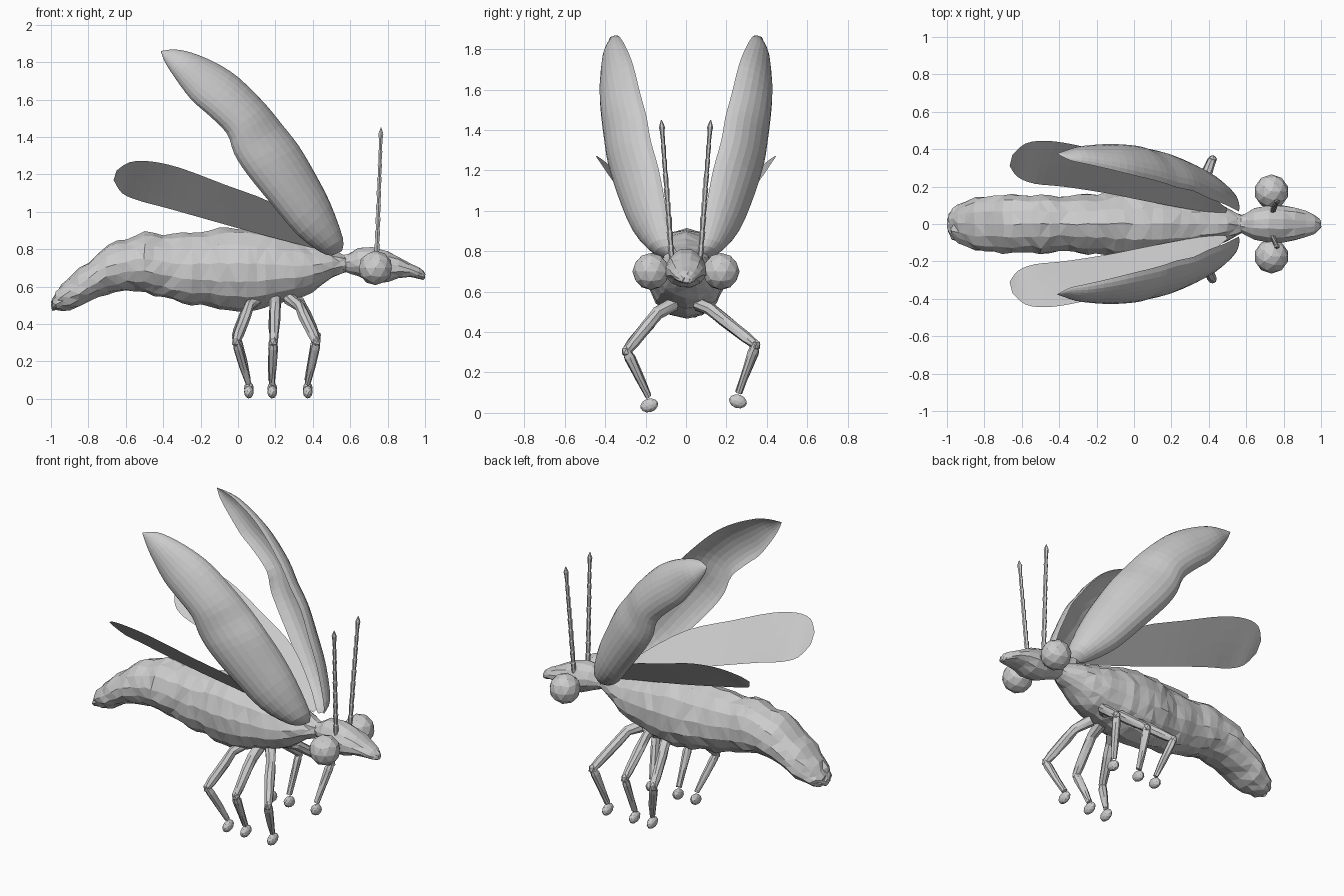
import bpy, bmesh, math, random
from mathutils import Vector, Matrix

if "Cube" in bpy.data.objects:
    bpy.data.objects.remove(bpy.data.objects["Cube"])

random.seed(4)


def loft(name, rings, closed=True, jitter=0.0):
    """Bridge rings of points; closed rings are capped, open ones form a sheet."""
    bm = bmesh.new()
    rows = [[bm.verts.new(Vector(p) + Vector([random.uniform(-jitter, jitter) for _ in range(3)]))
             for p in r] for r in rings]
    n = len(rows[0])
    for a, b in zip(rows, rows[1:]):
        for i in range(n if closed else n - 1):
            j = (i + 1) % n
            bm.faces.new((a[i], a[j], b[j], b[i]))
    if closed:
        bm.faces.new(rows[0])
        bm.faces.new(rows[-1])
    if jitter:
        bmesh.ops.triangulate(bm, faces=bm.faces[:])
    bmesh.ops.remove_doubles(bm, verts=bm.verts[:], dist=1e-5)
    bmesh.ops.recalc_face_normals(bm, faces=bm.faces[:])
    me = bpy.data.meshes.new(name)
    bm.to_mesh(me)
    bm.free()
    ob = bpy.data.objects.new(name, me)
    bpy.context.collection.objects.link(ob)
    return ob


def smooth_path(rows, steps):
    """Catmull-Rom interpolation of rows of numbers."""
    out = []
    for i in range(len(rows) - 1):
        p = [rows[max(i - 1, 0)], rows[i], rows[i + 1], rows[min(i + 2, len(rows) - 1)]]
        for k in range(steps):
            t = k / steps
            out.append([0.5 * (2 * b + (c - a) * t + (2 * a - 5 * b + 4 * c - d) * t * t
                               + (3 * b - a - 3 * c + d) * t ** 3) for a, b, c, d in zip(*p)])
    return out + [list(rows[-1])]


def section(x, top, bot, half, sides):
    """Rounded body section, widest a little below the middle."""
    mid = bot + (top - bot) * 0.45
    pts = []
    for i in range(sides):
        a = 2 * math.pi * (i + .5) / sides
        s = math.sin(a)
        pts.append((x, half * math.cos(a), mid + s * (top - mid if s > 0 else mid - bot)))
    return pts


def tube(name, pts, radii, sides=8, jitter=0.0):
    pts = [Vector(p) for p in pts]
    rings = []
    for i, p in enumerate(pts):
        t = (pts[min(i + 1, len(pts) - 1)] - pts[max(i - 1, 0)]).normalized()
        u = t.cross(Vector((1, 0, 0))).normalized()
        v = t.cross(u)
        rings.append([p + radii[i] * (u * math.cos(2 * math.pi * k / sides) + v * math.sin(2 * math.pi * k / sides))
                      for k in range(sides)])
    return loft(name, rings, True, jitter)


def ball(name, loc, scale, subdiv=2, rot=(0, 0, 0)):
    bpy.ops.mesh.primitive_ico_sphere_add(subdivisions=subdiv, radius=1, location=loc, rotation=rot)
    ob = bpy.context.object
    ob.name = name
    ob.scale = scale
    return ob


# Body: x, top, bottom, half width
body = [(-.997, .52, .48, .03), (-.97, .575, .472, .08), (-.9, .65, .478, .12), (-.8, .735, .52, .15),
        (-.7, .815, .56, .155), (-.6, .855, .575, .157), (-.5, .888, .57, .158), (-.4, .884, .537, .15),
        (-.3, .882, .515, .155), (-.2, .892, .497, .165), (-.1, .907, .482, .18), (0, .912, .470, .192),
        (.1, .903, .48, .19), (.2, .88, .508, .178), (.3, .85, .535, .158), (.4, .825, .572, .132),
        (.5, .80, .645, .09), (.59, .76, .685, .04)]
rings = []
for i, (x, t, b, h) in enumerate(smooth_path(body, 2)):
    bump = (.004 if i % 4 < 2 else -.004) if -.9 < x < -.05 else 0
    rings.append(section(x, t + bump, b - bump, h + bump, 14))
loft("body", rings, True, .006)

# Head with neck and blunt snout
head = [(.57, .77, .68, .045), (.60, .78, .67, .06), (.64, .81, .655, .085), (.72, .813, .62, .10),
        (.80, .79, .62, .10), (.86, .76, .645, .09), (.92, .728, .65, .072), (.965, .703, .642, .053),
        (.99, .685, .638, .033), (1.0, .672, .645, .018)]
loft("head", [section(*s, 12) for s in head], True, .003)

# Forewing stations: leading edge xyz, trailing edge xyz, bulge
fore = [(.555, .07, .79, .50, .10, .765, .02), (.555, .07, .86, .44, .14, .785, .075),
        (.485, .105, 1.05, .32, .22, .875, .10), (.405, .135, 1.205, .18, .29, 1.04, .108),
        (.32, .175, 1.35, .05, .34, 1.20, .108), (.23, .195, 1.465, -.02, .36, 1.31, .105),
        (.14, .225, 1.575, -.06, .375, 1.42, .10), (.0, .26, 1.715, -.16, .385, 1.52, .092),
        (-.12, .29, 1.795, -.25, .385, 1.60, .08), (-.25, .32, 1.85, -.34, .38, 1.72, .06),
        (-.34, .34, 1.868, -.39, .375, 1.80, .03), (-.41, .375, 1.86, -.412, .377, 1.855, 0)]
# Hindwing stations: outer edge xyz, inner edge xyz
hind = [(.50, .08, .80, .49, .06, .785), (.40, .155, .90, .35, .07, .82), (.19, .28, 1.045, .10, .115, .885),
        (-.07, .36, 1.145, -.15, .165, .955), (-.31, .422, 1.235, -.38, .20, 1.02),
        (-.47, .445, 1.27, -.53, .215, 1.06), (-.58, .43, 1.265, -.62, .25, 1.10),
        (-.65, .37, 1.22, -.665, .31, 1.17)]
out = Vector((.35, .92, .16))

for side, s in (("left", 1), ("right", -1)):
    flip = Matrix.Diagonal((1, s, 1))

    # Curved shell forewing
    rows = []
    for r in smooth_path(fore, 3):
        lead, trail = Vector(r[:3]), Vector(r[3:6])
        row = []
        for k in range(13):
            a = math.pi * k / 12
            f = (1 - math.cos(a)) / 2
            row.append(flip @ (lead.lerp(trail, f) + out * r[6] * math.sin(a)))
        rows.append(row)
    loft(side + "_forewing", rows, False)

    # Flat hindwing
    loft(side + "_hindwing", [[flip @ Vector(r[:3]).lerp(Vector(r[3:]), k / 4) for k in range(5)]
                              for r in smooth_path(hind, 3)], False)

    # Eye
    ball(side + "_eye", (.735, s * .173, .70), (.092, .092, .092))

    # Ringed antenna with a small spear tip
    p0, p1 = Vector((.742, s * .07, .76)), Vector((.765, s * .122, 1.45))
    n = 9
    pts, rad = [], []
    for i in range(n):
        w = .014 - .004 * i / n
        pts += [p0.lerp(p1, i / n * .93), p0.lerp(p1, (i + .9) / n * .93)]
        rad += [w * .85, w * 1.15]
    pts += [p0.lerp(p1, .95), p1]
    rad += [.015, .002]
    tube(side + "_antenna", pts, rad, 6)

    # Legs: x of hip, upper joint, knee, ankle for each; the two sides are posed differently
    if s > 0:
        yz = [(.06, .54), (.12, .515), (.345, .335), (.26, .10)]
    else:
        yz = [(-.06, .54), (-.14, .495), (-.295, .305), (-.185, .08)]
    for leg, xs in (("front", (.27, .33, .42, .37)), ("middle", (.20, .20, .19, .18)), ("rear", (.11, .06, -.01, .055))):
        hip, top, knee, ankle = [Vector((x, y, z)) for x, (y, z) in zip(xs, yz)]
        tube(f"{side}_{leg}_thigh", [hip, top, top.lerp(knee, .3), top.lerp(knee, .8), knee],
             [.034, .03, .03, .027, .022], 8, .003)
        tube(f"{side}_{leg}_shin", [knee + (knee - ankle) * .05, knee.lerp(ankle, .15), knee.lerp(ankle, .6), ankle],
             [.018, .026, .021, .016], 8, .003)
        ball(f"{side}_{leg}_knee", knee, (.025, .025, .032), 1)
        ball(f"{side}_{leg}_foot", ankle + Vector((.003, s * -.003, -.043)), (.026, .046, .034), 2, (s * -.3, 0, 0))
